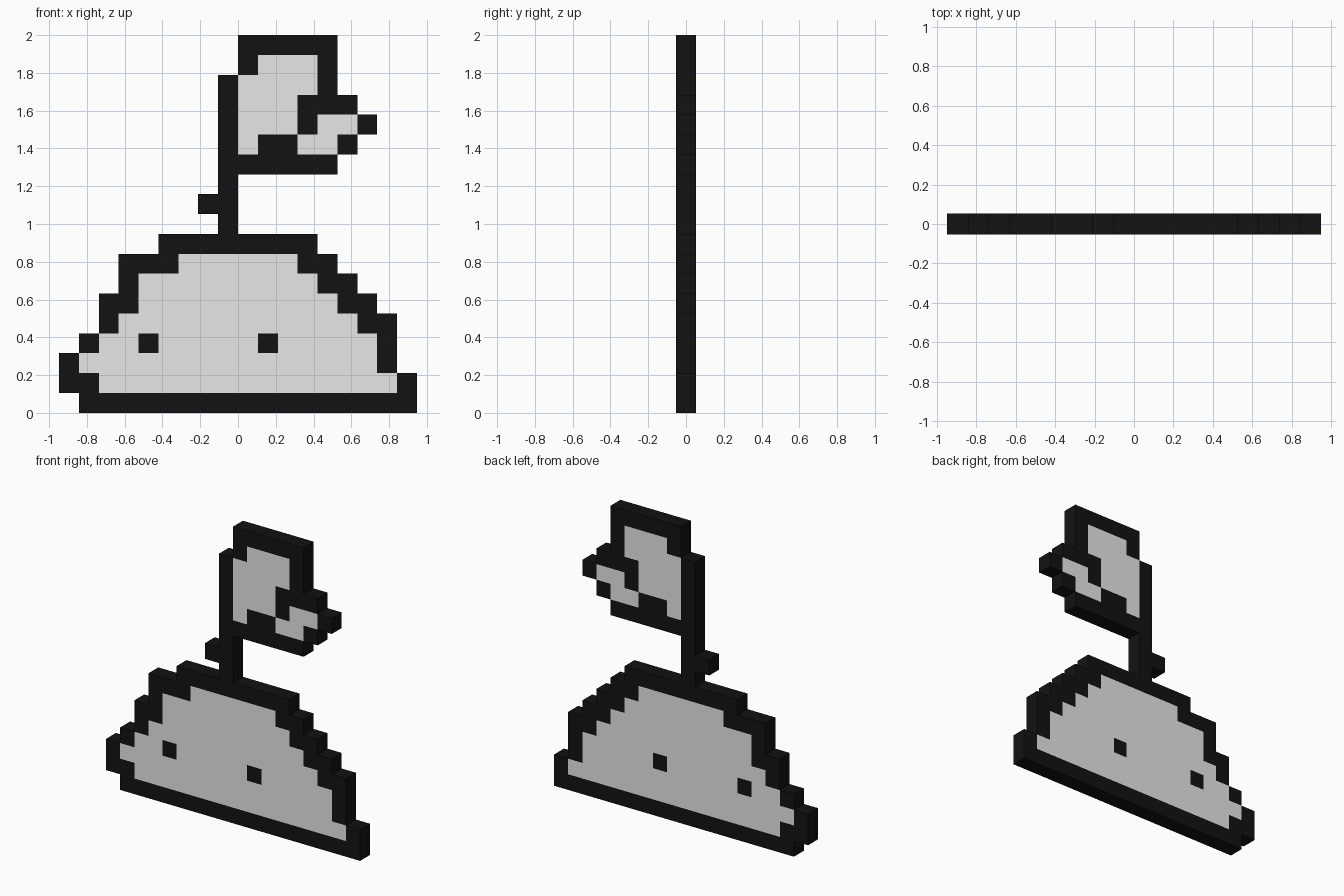
import bpy, bmesh

if "Cube" in bpy.data.objects:
    bpy.data.objects.remove(bpy.data.objects["Cube"])

U = 2 / 19          # one block of the grid
HALF = U / 2        # half the thickness


def make_material(name, value):
    mat = bpy.data.materials.new(name)
    mat.diffuse_color = (value, value, value, 1)
    mat.use_nodes = True
    mat.node_tree.nodes["Principled BSDF"].inputs["Base Color"].default_value = mat.diffuse_color
    return mat


MATS = [make_material("black outline", 0.006), make_material("pale fill", 0.9)]


def paint(cells, first_row, spans, colour):
    """Fill one (first column, last column) span per row, going upwards."""
    for row, (a, b) in enumerate(spans, first_row):
        for col in range(a, b + 1):
            cells[col, row] = colour


# Mound: stepped silhouette, pale inside, two square eyes
mound = {}
paint(mound, 0, [(-8, 8), (-9, 8), (-9, 7), (-8, 7), (-7, 7),
                 (-7, 6), (-6, 5), (-6, 4), (-4, 3)], 0)
paint(mound, 1, [(-7, 7), (-8, 6), (-7, 6), (-6, 5),
                 (-5, 4), (-5, 3), (-3, 2)], 1)
for eye in (-5, 1):
    paint(mound, 3, [(eye, eye)], 0)

# Stem: upright pole with a small side bud
stem = {}
paint(stem, 9, [(-1, -1)] * 8, 0)
paint(stem, 10, [(-2, -1)], 0)

# Leaf: dark silhouette, pale inside, dark fold marks
leaf = {}
paint(leaf, 12, [(0, 4), (0, 5), (0, 6), (0, 5), (0, 4), (0, 4), (0, 4)], 0)
paint(leaf, 13, [(0, 4), (0, 5), (0, 2), (0, 3), (1, 3)], 1)
paint(leaf, 13, [(1, 2), (3, 3)], 0)

parts = {"mound": mound, "stem": stem, "leaf": leaf}
filled = set().union(*parts.values())


def build(name, cells):
    """Turn cells into a slab: front, back, and walls on open sides only."""
    bm = bmesh.new()

    def quad(points, colour):
        bm.faces.new([bm.verts.new(p) for p in points]).material_index = colour

    for (c, r), colour in cells.items():
        x0, x1, z0, z1 = c * U, (c + 1) * U, r * U, (r + 1) * U
        ring = [(x0, z0), (x1, z0), (x1, z1), (x0, z1)]
        quad([(x, -HALF, z) for x, z in ring], colour)
        quad([(x, HALF, z) for x, z in reversed(ring)], colour)
        for i, (dc, dr) in enumerate([(0, -1), (1, 0), (0, 1), (-1, 0)]):
            if (c + dc, r + dr) not in filled:
                (ax, az), (bx, bz) = ring[i], ring[(i + 1) % 4]
                quad([(ax, -HALF, az), (ax, HALF, az),
                      (bx, HALF, bz), (bx, -HALF, bz)], colour)
    bmesh.ops.remove_doubles(bm, verts=bm.verts, dist=1e-4)
    mesh = bpy.data.meshes.new(name)
    bm.to_mesh(mesh)
    bm.free()
    for mat in MATS:
        mesh.materials.append(mat)
    bpy.context.collection.objects.link(bpy.data.objects.new(name, mesh))


for part_name, part_cells in parts.items():
    build(part_name, part_cells)
